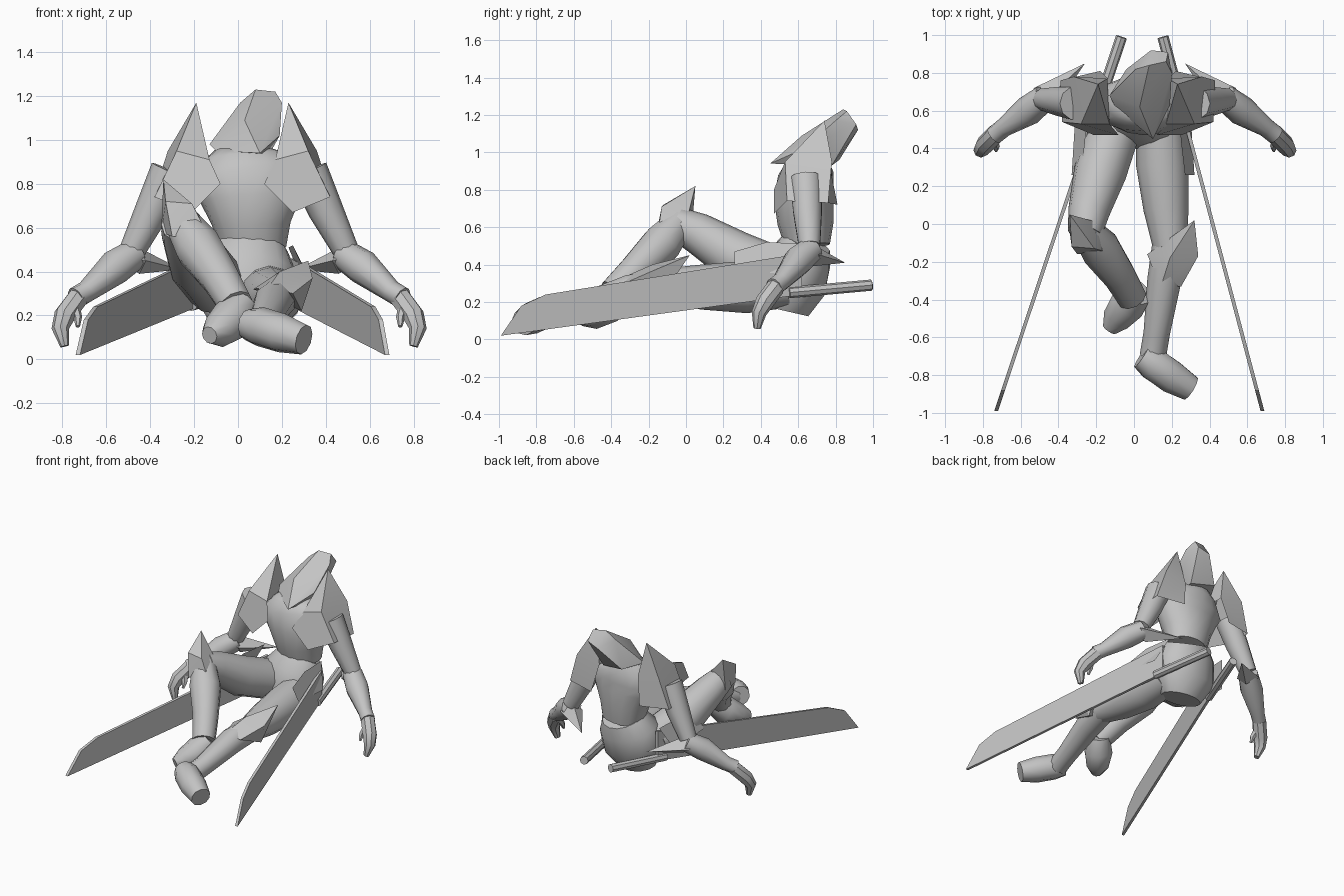
import bpy
import bmesh
import math
from mathutils import Vector

SCALE = 0.01  # all measures below are in hundredths of a unit

cube = bpy.data.objects.get("Cube")
if cube:
    bpy.data.objects.remove(cube, do_unlink=True)

grey = bpy.data.materials.new("plain_grey")
grey.use_nodes = True
grey.diffuse_color = (0.55, 0.55, 0.55, 1)
grey.node_tree.nodes["Principled BSDF"].inputs["Base Color"].default_value = grey.diffuse_color


def finish(name, bm, angle=40):
    """Turn a bmesh into a named, shaded object."""
    bmesh.ops.recalc_face_normals(bm, faces=bm.faces)
    bmesh.ops.scale(bm, vec=(SCALE,) * 3, verts=bm.verts)
    mesh = bpy.data.meshes.new(name)
    bm.to_mesh(mesh)
    bm.free()
    mesh.materials.append(grey)
    obj = bpy.data.objects.new(name, mesh)
    bpy.context.collection.objects.link(obj)
    bpy.ops.object.select_all(action='DESELECT')
    obj.select_set(True)
    bpy.context.view_layer.objects.active = obj
    bpy.ops.object.shade_smooth_by_angle(angle=math.radians(angle))
    return obj


def loft(name, rings, sides=10):
    """Skin elliptical rings (x, y, z, half width[, half depth]) along a path."""
    bm = bmesh.new()
    centres = [Vector(ring[:3]) for ring in rings]
    loops = []
    for i, ring in enumerate(rings):
        ahead = centres[min(i + 1, len(rings) - 1)]
        behind = centres[max(i - 1, 0)]
        tangent = (ahead - behind).normalized()
        side = Vector((1, 0, 0))
        side = (side - tangent * side.dot(tangent)).normalized()
        up = tangent.cross(side)
        loop = []
        for k in range(sides):
            turn = math.tau * k / sides
            offset = side * math.cos(turn) * ring[3] + up * math.sin(turn) * ring[-1]
            loop.append(bm.verts.new(centres[i] + offset))
        loops.append(loop)
    for low, high in zip(loops, loops[1:]):
        for k in range(sides):
            n = (k + 1) % sides
            bm.faces.new((low[k], low[n], high[n], high[k]))
    bm.faces.new(loops[0])
    bm.faces.new(loops[-1])
    return finish(name, bm)


def hull(name, points, angle=30):
    """Angular solid wrapped around a few corner points."""
    bm = bmesh.new()
    verts = [bm.verts.new(p) for p in points]
    result = bmesh.ops.convex_hull(bm, input=verts)
    loose = {v for v in result["geom_interior"] if isinstance(v, bmesh.types.BMVert)}
    bmesh.ops.delete(bm, geom=list(loose), context='VERTS')
    return finish(name, bm, angle)


def plates(name, corners, faces):
    """Thin armour from lettered corners; each face is a word of letters."""
    bm = bmesh.new()
    verts = {key: bm.verts.new(p) for key, p in corners.items()}
    for word in faces.split():
        bm.faces.new([verts[key] for key in word])
    return finish(name, bm, 25)


def flip(points, shift):
    """Reflect points to the other side of the body."""
    return [(shift - p[0], *p[1:]) for p in points]


# Torso, neck and pelvis
loft("torso", [(7, 65, 50, 15, 12), (6, 64, 62, 18, 15), (6, 63, 75, 24, 16),
               (4, 64, 85, 27, 15), (3, 66, 92, 19, 13), (3, 66, 96, 13, 10)], 16)
loft("neck", [(3, 67, 90, 9), (4, 70, 104, 8)])
loft("pelvis", [(7, 65, 52, 16, 13), (5, 61, 43, 22, 17),
                (3, 57, 28, 23, 18), (3, 54, 15, 15, 12)], 14)

# Hooded head, leaning back with a pointed brow
hull("hooded_head", [(1, 82, 117), (8, 84, 123), (17, 86, 122), (20, 80, 117),
                     (18, 91, 115), (9, 92, 112), (3, 62, 109), (-10, 62, 95),
                     (-13, 68, 98), (10, 45, 94), (19, 63, 102), (14, 78, 93),
                     (-4, 82, 96)], 35)

# Shoulder armour: a spike on top, plates hanging in front, outside and behind
shoulder = {"A": (23, 74, 117), "B": (32, 53, 95), "C": (36, 78, 95),
            "D": (18, 77, 92), "E": (17, 53, 91), "F": (42, 54, 74),
            "G": (43, 76, 73), "H": (25, 47, 67), "I": (12, 47, 80),
            "J": (22, 81, 72)}
upper_arm = [(32, 64, 86, 9), (40, 65, 68, 8), (49, 66, 50, 6)]
forearm = [(48, 67, 48, 7), (57, 60, 42, 8), (70, 51, 31, 5), (75, 47, 28, 5)]
hand = [(74, 48, 28, 5), (80, 42, 20, 5), (82, 39, 14, 4), (80, 38, 6, 2)]
thumb = [(76, 44, 24, 3), (74, 41, 19, 2), (74, 39, 15, 1)]
elbow = [(27, 85, 41), (54, 72, 45), (57, 62, 48), (50, 64, 53),
         (43, 61, 45), (46, 67, 39)]
hip = [(27, 26, 47), (32, 26, 38), (30, 58, 34), (23, 66, 51), (25, 43, 52)]

for label in ("left", "right"):
    if label == "right":
        shoulder = dict(zip(shoulder, flip(shoulder.values(), 4)))
        upper_arm, forearm, hand, thumb, elbow = (
            flip(part, 1) for part in (upper_arm, forearm, hand, thumb, elbow))
        hip = flip(hip, -1)
    plates(label + "_shoulder_armour", shoulder, "ABC ACD ADE AEB BFGC EBFHI DCGJ")
    loft(label + "_upper_arm", upper_arm)
    loft(label + "_forearm", forearm)
    loft(label + "_hand", hand, 8)
    loft(label + "_thumb", thumb, 6)
    hull(label + "_elbow_guard", elbow)
    plates(label + "_hip_plate", dict(zip("abcde", hip)), "abcde")

# Left leg, stretched forward and low
loft("left_thigh", [(14, 54, 30, 13), (15, 32, 28, 14), (17, 8, 28, 12), (19, -12, 29, 9)], 12)
loft("left_shin", [(19, -8, 29, 9), (16, -30, 26, 9), (12, -58, 17, 7), (10, -70, 14, 7)])
loft("left_foot", [(4, -70, 16, 7), (10, -74, 15, 9), (20, -81, 12, 9), (30, -87, 9, 7)])
hull("left_knee_guard", [(32, 2, 45), (34, -17, 37), (25, -33, 30), (14, -34, 33),
                         (7, -16, 32), (19, -18, 40), (29, -14, 22)])

# Right leg, knee raised and foot tucked inward
loft("right_thigh", [(-10, 52, 34, 14), (-18, 27, 44, 14), (-24, 6, 57, 11), (-26, -5, 62, 9)], 12)
loft("right_shin", [(-26, -3, 63, 8), (-18, -13, 51, 11), (-8, -27, 37, 9), (-1, -39, 25, 8)])
loft("right_foot", [(2, -36, 25, 8), (-3, -42, 18, 10), (-9, -50, 13, 8), (-13, -56, 11, 4)])
hull("right_knee_guard", [(-34, 5, 82), (-33, -12, 72), (-21, -13, 71), (-14, -15, 57),
                          (-30, -16, 56), (-35, 3, 58), (-16, 0, 62)])

# Twin broad blades, each a slim slab with a round grip at its lower corner
outline = [(-99, 2), (-88, 18), (-75, 24), (62, 46), (62, 24), (-68, 7)]
for label, tip, slope in (("left", 68, -0.266), ("right", -73, 0.335)):
    def along(y):
        return tip + slope * (y + 99)

    blade = [(along(y) + w, y, z) for y, z in outline for w in (-1, 1)]
    hull(label + "_sword_blade", blade)
    loft(label + "_sword_grip", [(along(y), y, z, 3) for y, z in ((55, 25), (99, 29))], 8)
